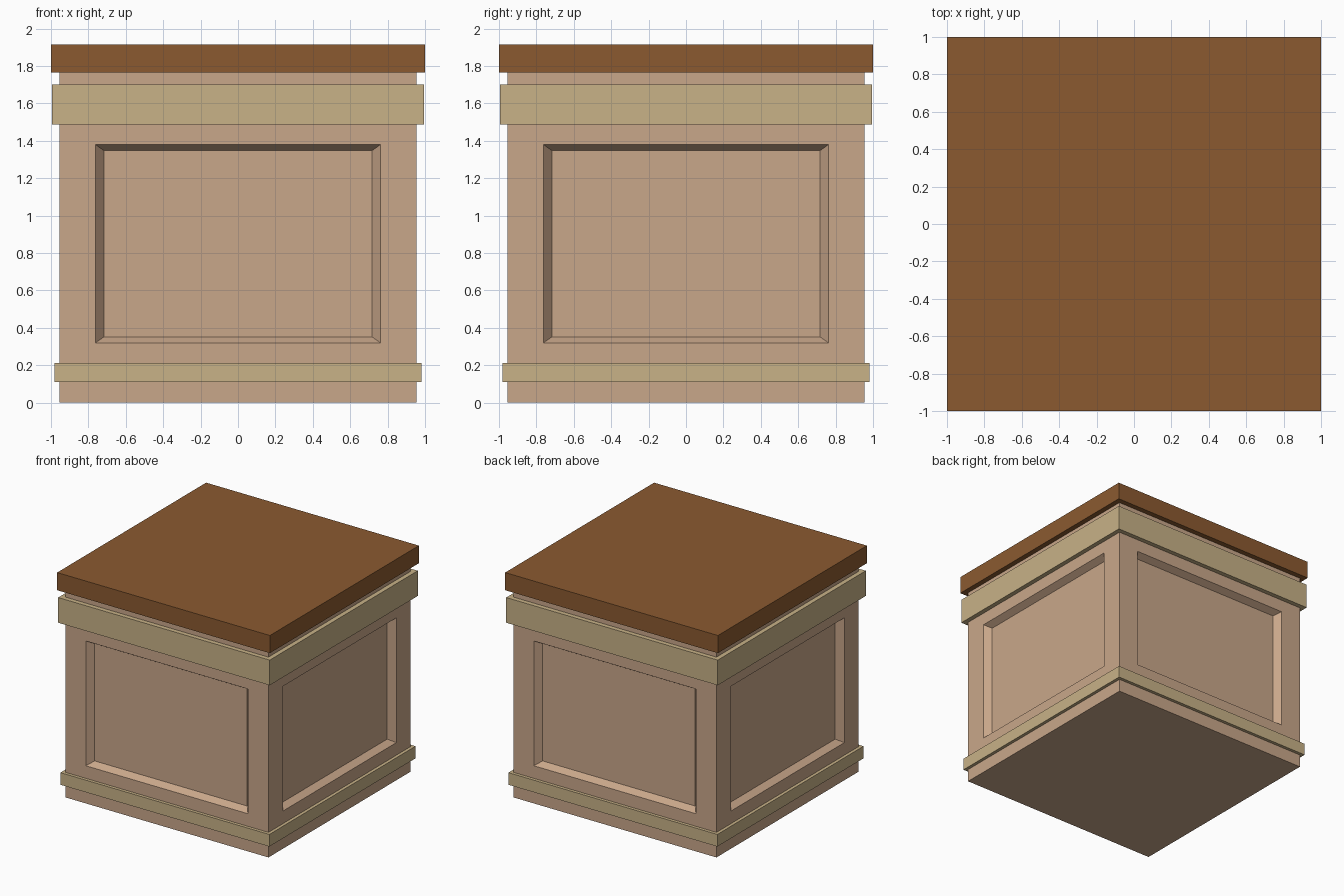
import bpy, bmesh
from mathutils import Vector

if "Cube" in bpy.data.objects:
    bpy.data.objects.remove(bpy.data.objects["Cube"])


def srgb(r, g, b):
    return tuple(((c / 255 + 0.055) / 1.055) ** 2.4 for c in (r, g, b)) + (1.0,)


def material(name, color):
    mat = bpy.data.materials.new(name)
    mat.diffuse_color = color
    mat.use_nodes = True
    mat.node_tree.nodes["Principled BSDF"].inputs["Base Color"].default_value = mat.diffuse_color
    return mat


def box(name, half, z0, z1, mat):
    """Square box centred on the z axis."""
    bpy.ops.mesh.primitive_cube_add(size=1, location=(0, 0, (z0 + z1) / 2))
    ob = bpy.context.object
    ob.name = name
    ob.scale = (2 * half, 2 * half, z1 - z0)
    bpy.ops.object.transform_apply(location=True, rotation=False, scale=True)
    ob.data.materials.append(mat)
    return ob


def inset_to(bm, face, half, z0, z1, dist):
    """Inset a side face, then fit the inner face to a rectangle at dist from the axis."""
    bmesh.ops.inset_individual(bm, faces=[face], thickness=0.02)
    n = face.normal.copy()
    n = Vector((round(n.x), round(n.y), 0))
    side = n.cross(Vector((0, 0, 1)))
    mid = face.calc_center_median().z
    for v in face.verts:
        s = 1 if v.co.dot(side) > 0 else -1
        v.co = n * dist + side * s * half
        v.co.z = z1 if v.co.z > mid else z0


def set_panel(bm, face):
    # flat frame, then sloped walls down to the sunken panel
    tops = {v: v.co.z for v in face.verts}
    inset_to(bm, face, 0.762, 0.32, 1.38, BODY)
    inset_to(bm, face, 0.717, 0.352, 1.348, BODY - 0.055)


def inset_to(bm, face, half, z0, z1, dist):
    """Inset a side face, then fit the inner face to a rectangle at dist from the axis."""
    bmesh.ops.inset_individual(bm, faces=[face], thickness=0.02)
    n = Vector((round(face.normal.x), round(face.normal.y), 0))
    side = n.cross(Vector((0, 0, 1)))
    mid = face.calc_center_median().z
    for v in face.verts:
        s = 1 if v.co.dot(side) > 0 else -1
        z = z1 if v.co.z > mid else z0
        v.co = n * dist + side * s * half + Vector((0, 0, z))


BODY = 0.955
tan = material("tan_wood", srgb(201, 167, 138))
trim = material("pale_trim", srgb(200, 178, 135))
brown = material("brown_wood", srgb(139, 90, 48))

# Body with a sunken panel on each of the four sides
body = box("body", BODY, 0, 1.767, tan)
bm = bmesh.new()
bm.from_mesh(body.data)
bm.normal_update()
for f in [f for f in bm.faces if abs(f.normal.z) < 0.5]:
    set_panel(bm, f)
bm.to_mesh(body.data)
bm.free()

# Trim bands and lid
box("lower_band", 0.982, 0.11, 0.213, trim)
box("upper_band", 0.994, 1.488, 1.702, trim)
box("lid", 1.0, 1.765, 1.915, brown)
